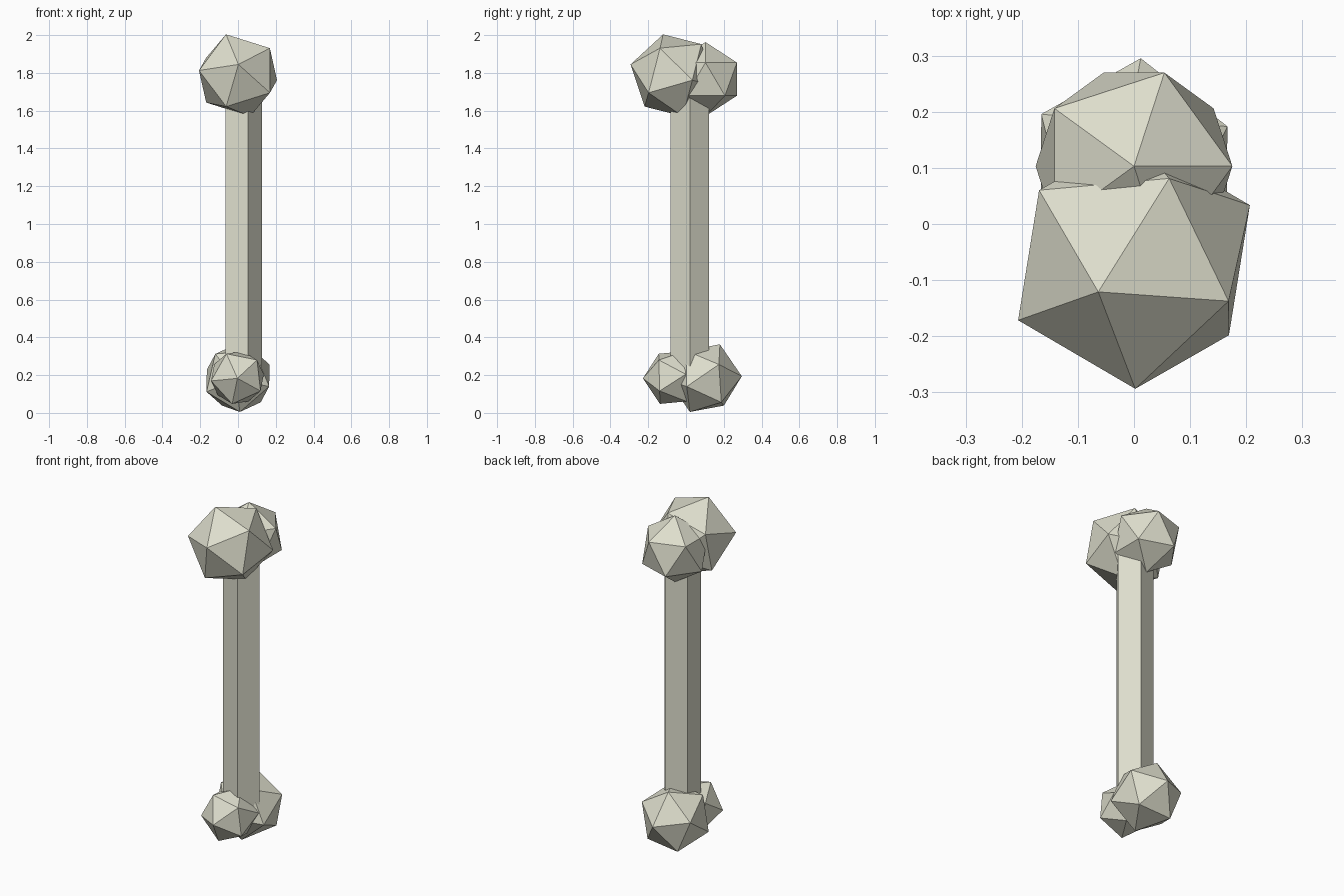
import bpy, bmesh, math
from mathutils import Matrix, Vector

if "Cube" in bpy.data.objects:
    bpy.data.objects.remove(bpy.data.objects["Cube"])

bone = bpy.data.materials.new("bone ivory")
bone.diffuse_color = (0.73, 0.73, 0.61, 1)
bone.use_nodes = True
bone.node_tree.nodes["Principled BSDF"].inputs["Base Color"].default_value = bone.diffuse_color


def finish(name, bm):
    mesh = bpy.data.meshes.new(name)
    bm.to_mesh(mesh)
    bm.free()
    mesh.materials.append(bone)
    ob = bpy.data.objects.new(name, mesh)
    bpy.context.collection.objects.link(ob)
    return ob


def frame(a, b):
    """Orthonormal axes from two neighbouring corner directions."""
    u = Vector(a).normalized()
    v = Vector(b)
    v = (v - u * v.dot(u)).normalized()
    return Matrix((u, v, u.cross(v))).transposed()


def knob(name, center, radius, a=None, b=None):
    """Icosahedron, optionally turned so one corner points to a, a neighbour to b."""
    bm = bmesh.new()
    bmesh.ops.create_icosphere(bm, subdivisions=1, radius=radius)
    if a:
        bm.verts.ensure_lookup_table()
        v0 = bm.verts[0]
        v1 = v0.link_edges[0].other_vert(v0)
        rot = frame(a, b) @ frame(v0.co, v1.co).transposed()
        bmesh.ops.transform(bm, matrix=rot.to_4x4(), verts=bm.verts)
    bmesh.ops.translate(bm, vec=center, verts=bm.verts)
    return finish(name, bm)


# Five-sided shaft
bm = bmesh.new()
ring = [bm.verts.new((0.02 + 0.107 * math.cos(i * math.tau / 5),
                      0.02 + 0.107 * math.sin(i * math.tau / 5), 0.2))
        for i in range(5)]
base = bm.faces.new(ring)
top = bmesh.ops.extrude_face_region(bm, geom=[base], use_keep_orig=True)["geom"]
bmesh.ops.translate(bm, vec=(0, 0, 1.55),
                    verts=[g for g in top if isinstance(g, bmesh.types.BMVert)])
bmesh.ops.recalc_face_normals(bm, faces=bm.faces)
finish("shaft", bm)

# Upper knobs
knob("upper_front_knob", (0, -0.069, 1.787), 0.232,
     (-0.0625, -0.051, 0.213), (0.004, -0.228, 0.053))
knob("upper_back_knob", (0, 0.103, 1.767), 0.196)

# Lower knobs
knob("lower_front_knob", (-0.003, -0.071, 0.187), 0.157,
     (0, -0.157, -0.004), (-0.06, -0.07, 0.13))
knob("lower_back_knob", (0, 0.10, 0.184), 0.196,
     (-0.01, 0.08, 0.18), (0.0125, 0.196, 0.005))
